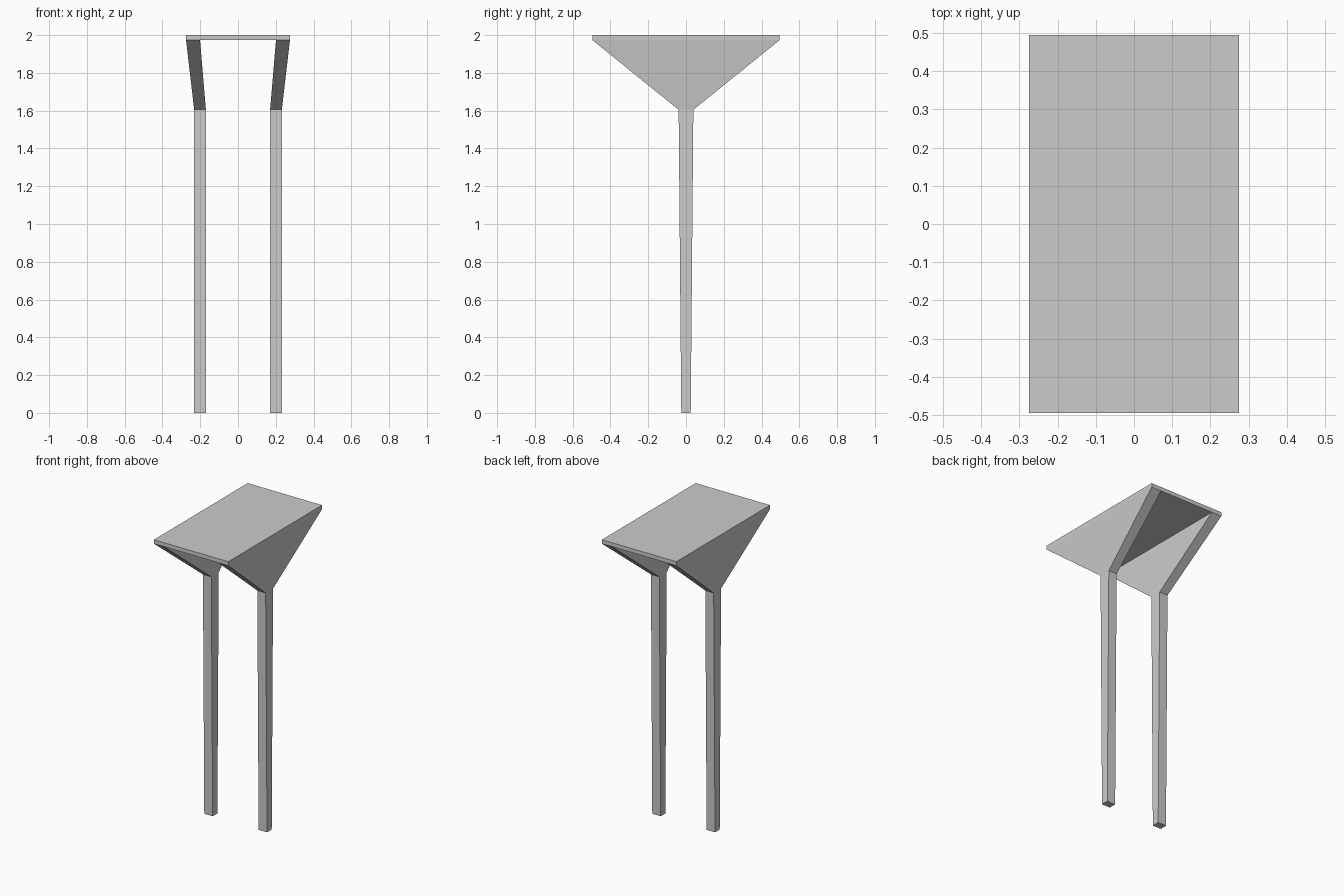
import bpy, bmesh

if "Cube" in bpy.data.objects:
    bpy.data.objects.remove(bpy.data.objects["Cube"])


def loft(name, sections):
    """Solid through stacked rectangles given as (x0, x1, half_y, z)."""
    bm = bmesh.new()
    rings = []
    for x0, x1, y, z in sections:
        corners = [(x0, -y), (x1, -y), (x1, y), (x0, y)]
        rings.append([bm.verts.new((cx, cy, z)) for cx, cy in corners])
    bm.faces.new(rings[0][::-1])
    bm.faces.new(rings[-1])
    for a, b in zip(rings, rings[1:]):
        for i in range(4):
            j = (i + 1) % 4
            bm.faces.new((a[i], a[j], b[j], b[i]))
    bmesh.ops.recalc_face_normals(bm, faces=bm.faces)
    mesh = bpy.data.meshes.new(name)
    bm.to_mesh(mesh)
    bm.free()
    obj = bpy.data.objects.new(name, mesh)
    bpy.context.collection.objects.link(obj)
    return obj


TOP_Z = 1.973

# Flat top slab
loft("top_slab", [(-0.275, 0.275, 0.495, TOP_Z), (-0.275, 0.275, 0.495, 2.0)])

# Tapered post flaring into a wide, outward-leaning bracket, mirrored across x
post = loft("support_posts", [
    (0.17, 0.232, 0.025, 0.0),
    (0.17, 0.232, 0.039, 1.605),
    (0.201, 0.275, 0.495, TOP_Z),
])
mirror = post.modifiers.new("mirror", 'MIRROR')
mirror.use_axis = (True, False, False)
